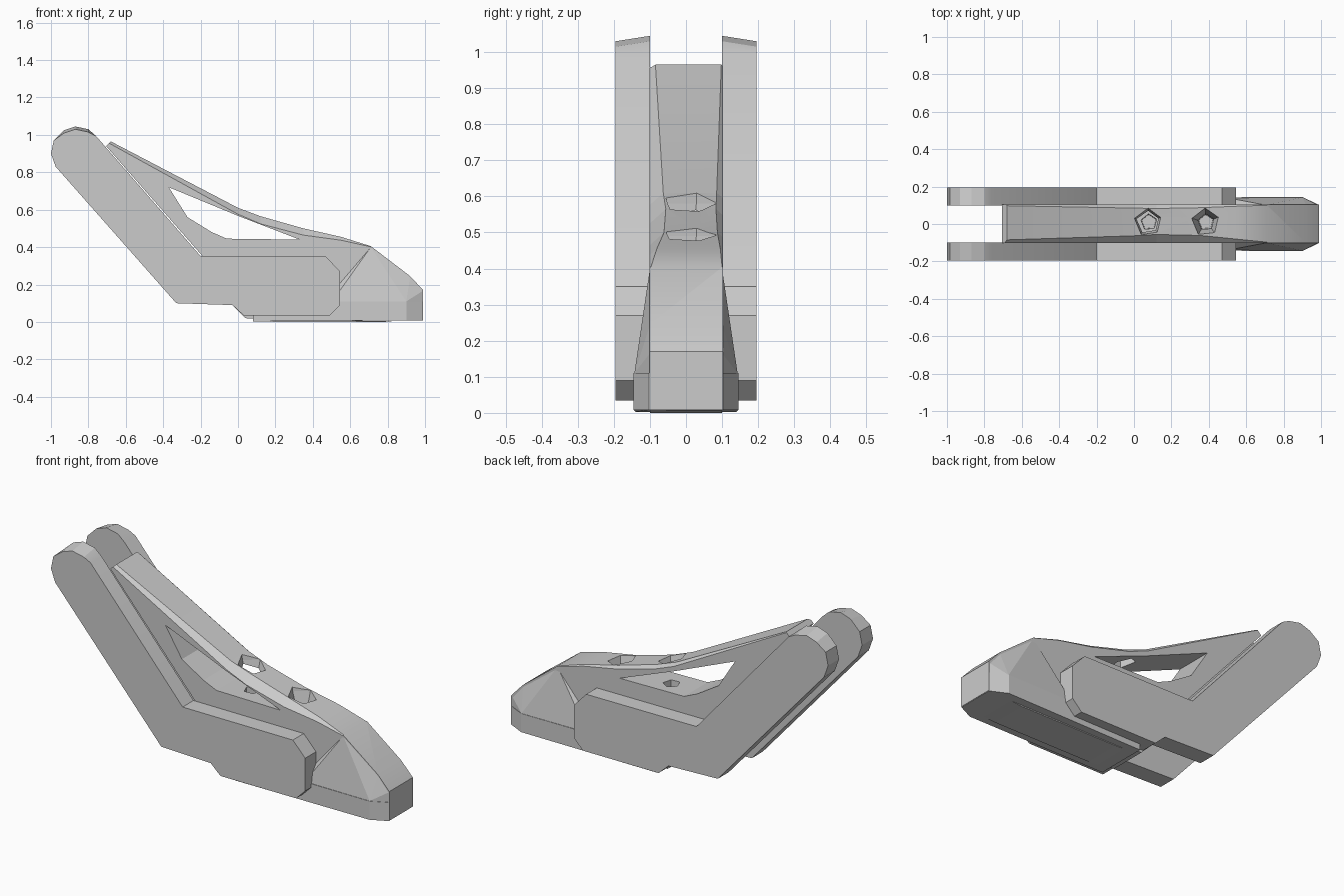
import bpy, bmesh, math
from mathutils import Vector

cube = bpy.data.objects.get("Cube")
if cube:
    bpy.data.objects.remove(cube, do_unlink=True)

grey = bpy.data.materials.new("plain grey")
grey.use_nodes = True
COLOUR = (0.6, 0.6, 0.6, 1)
grey.diffuse_color = COLOUR
grey.node_tree.nodes["Principled BSDF"].inputs["Base Color"].default_value = COLOUR


def finish(name, bm):
    bmesh.ops.recalc_face_normals(bm, faces=bm.faces)
    mesh = bpy.data.meshes.new(name)
    bm.to_mesh(mesh)
    bm.free()
    mesh.materials.append(grey)
    ob = bpy.data.objects.new(name, mesh)
    bpy.context.collection.objects.link(ob)
    return ob


def loft(name, sections):
    """Skin matching closed sections and cap both ends."""
    bm = bmesh.new()
    rings = [[bm.verts.new(p) for p in s] for s in sections]
    n = len(rings[0])
    for a, b in zip(rings, rings[1:]):
        for i in range(n):
            j = (i + 1) % n
            bm.faces.new((a[i], a[j], b[j], b[i]))
    bm.faces.new(rings[0])
    bm.faces.new(rings[-1])
    return finish(name, bm)


def side_prism(name, profile, y0, y1):
    return loft(name, [[(x, y, z) for x, z in profile] for y in (y0, y1)])


def hull(name, points):
    bm = bmesh.new()
    for p in points:
        bm.verts.new(p)
    bmesh.ops.convex_hull(bm, input=bm.verts)
    return finish(name, bm)


def cut(target, cutter):
    mod = target.modifiers.new("cut", 'BOOLEAN')
    mod.operation = 'DIFFERENCE'
    mod.solver = 'EXACT'
    mod.object = cutter
    cutter.hide_render = True
    cutter.hide_set(True)
    cutter.display_type = 'WIRE'


# Bent side plates
plate = [(-0.87, 1.045), (-0.8, 1.03), (-0.76, 0.995), (-0.2, 0.352), (0.47, 0.35),
         (0.545, 0.27), (0.545, 0.09), (0.49, 0.035), (0.03, 0.035), (-0.03, 0.09),
         (-0.33, 0.1), (-0.975, 0.83), (-1.0, 0.9), (-0.985, 0.97), (-0.93, 1.025)]
right_plate = side_prism("right_plate", plate, -0.195, -0.1)
left_plate = side_prism("left_plate", plate, 0.1, 0.195)
# Slanted tips: the outer edge sits a little lower
for ob, outer in ((right_plate, -0.195), (left_plate, 0.195)):
    for v in ob.data.vertices:
        if v.co.z > 1.0 and abs(v.co.y - outer) < 0.01:
            v.co.z -= 0.015

# Central body with its sloping top
top = [(-0.68, 0.965), (0.0, 0.61), (0.12, 0.565), (0.35, 0.5), (0.55, 0.455), (0.71, 0.405)]
body_profile = [(-0.705, 0.94)] + top + [
    (0.92, 0.245), (0.99, 0.17), (0.99, 0.01), (0.2, 0.01), (0.04, 0.02),
    (-0.03, 0.09), (-0.19, 0.352)]
body = side_prism("central_body", body_profile, -0.101, 0.103)

# Triangular window under the upper strap
window = [(-0.37, 0.72), (0.0, 0.567), (0.33, 0.44), (-0.06, 0.445), (-0.14, 0.48), (-0.27, 0.56)]
cut(body, side_prism("window_cutter", window, -0.3, 0.3))

# Bevels along both top edges, tapering out at each end
for name, edge, widths in (("right_bevel_cutter", -0.101, (0.014, 0.038, 0.045, 0.04, 0.02, 0.004)),
                           ("left_bevel_cutter", 0.103, (0.004, 0.018, 0.02, 0.016, 0.008, 0.003))):
    s = math.copysign(1, edge)
    sections = []
    for (x, z), w in zip([(-0.76, 1.007)] + top[1:], widths):
        d = 0.9 * w
        sections.append([(x, edge - s * w, z), (x, edge, z - d),
                         (x, edge + s * 0.02, z - d), (x, edge + s * 0.02, z + 0.05),
                         (x, edge - s * w, z + 0.05)])
    cut(body, loft(name, sections))

# Five-sided countersunk screw holes
for name, x, z in (("rear", 0.08, 0.58), ("front", 0.385, 0.49)):
    rings = []
    for r, h in ((0.04, 0.28), (0.045, z - 0.09), (0.075, z), (0.085, z + 0.06)):
        rings.append([(x + r * math.cos(a), 0.01 + r * math.sin(a), h)
                      for a in (math.tau * (i + 0.3) / 5 for i in range(5))])
    cut(body, loft(name + "_hole_cutter", rings))

# Wider foot with chamfered front corners
plan = [(0.08, 0.14), (0.9, 0.145), (0.988, 0.102)]
outline = plan + [(x, -y) for x, y in reversed(plan)]
foot = loft("foot", [[(x, y, 0.003 if x < 0.9 else 0.008) for x, y in outline],
                     [(x, y, 0.11) for x, y in outline]])

# Cheeks that swell the body sides down to the foot
for name, s in (("right_cheek", -1), ("left_cheek", 1)):
    hull(name, [(0.5, s * 0.1, 0.155), (0.9, s * 0.143, 0.11), (0.71, s * 0.1, 0.4),
                (0.92, s * 0.1, 0.243), (0.987, s * 0.1, 0.165), (0.987, s * 0.1, 0.02),
                (0.9, s * 0.143, 0.02), (0.5, s * 0.1, 0.11), (0.5, s * 0.14, 0.105)])

# Thin sole plate
hull("sole", [(x, y, z) for x, z in ((0.2, 0.0), (0.78, 0.0), (0.1, 0.006), (0.85, 0.006))
              for y in (-0.1, 0.1)])

# Smooth shading with sharp creases
bpy.ops.object.select_all(action='DESELECT')
for ob in (body, right_plate, left_plate, foot):
    ob.select_set(True)
bpy.context.view_layer.objects.active = body
bpy.ops.object.shade_smooth_by_angle(angle=math.radians(20))
